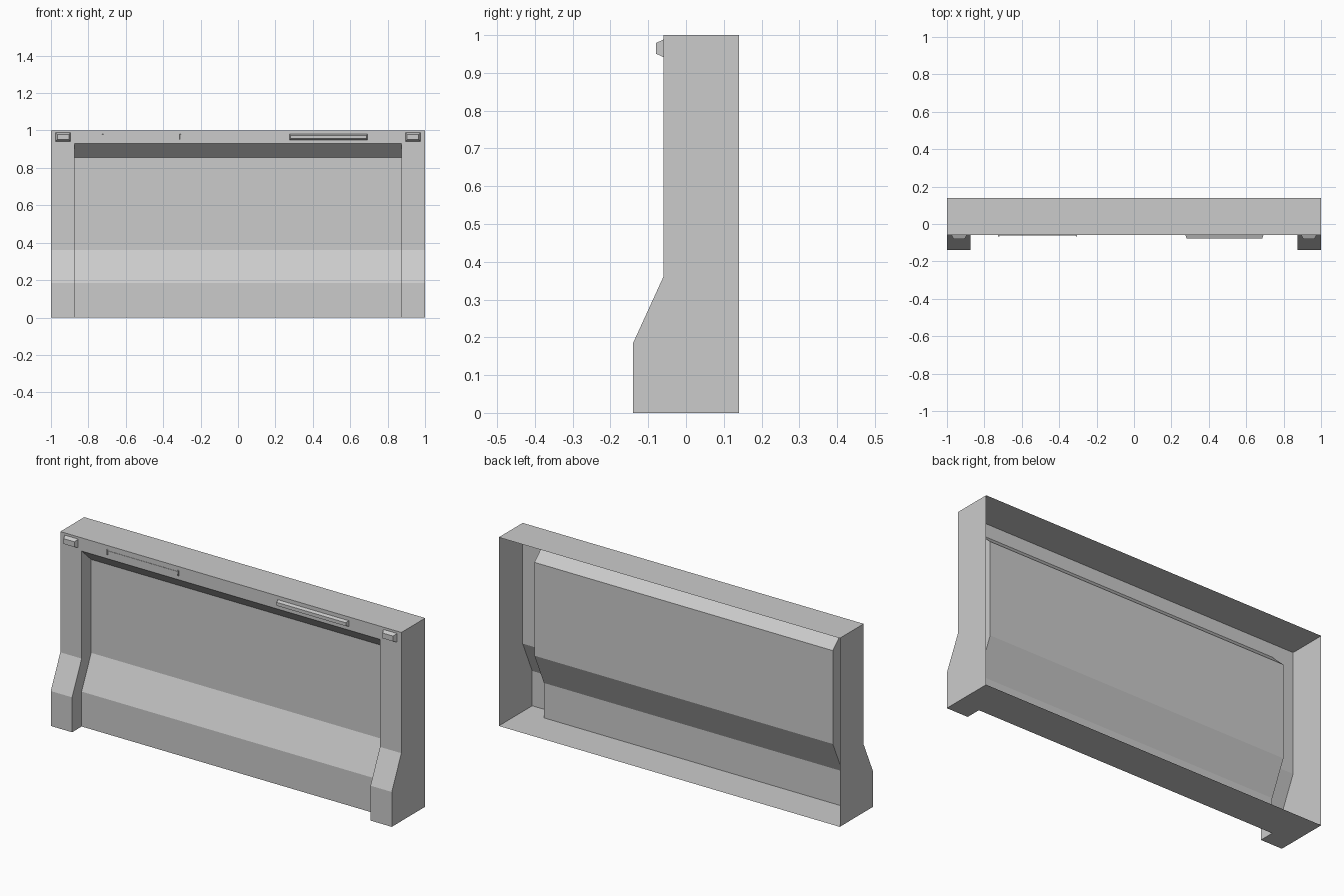
import bpy
import bmesh

cube = bpy.data.objects.get("Cube")
if cube:
    bpy.data.objects.remove(cube)

grey = bpy.data.materials.new("plain grey")
grey.use_nodes = True
COLOUR = (0.6, 0.6, 0.6, 1)
grey.diffuse_color = COLOUR
grey.node_tree.nodes["Principled BSDF"].inputs["Base Color"].default_value = COLOUR

W, INNER, BACK, FACE, DEPTH = 1.0, 0.875, 0.14, -0.06, 0.08
LIP = 0.93
# front profile of the posts as (y, z), top to bottom
POST = [(FACE, LIP), (FACE, 0.36), (-0.14, 0.185), (-0.14, 0)]
# recessed panel follows the posts, set back behind a sloping lip
PANEL = [(FACE + DEPTH, 0.855)] + [(y + DEPTH, z) for y, z in POST[1:]]


def make(name, polygons):
    """Build one object from a list of polygons."""
    bm = bmesh.new()
    for poly in polygons:
        bm.faces.new([bm.verts.new(p) for p in poly])
    bmesh.ops.remove_doubles(bm, verts=bm.verts, dist=0.0001)
    mesh = bpy.data.meshes.new(name)
    bm.to_mesh(mesh)
    bm.free()
    mesh.materials.append(grey)
    obj = bpy.data.objects.new(name, mesh)
    bpy.context.collection.objects.link(obj)
    return obj


def strip(profile, x0, x1):
    """Front-facing quads along a profile."""
    return [[(x0, *a), (x0, *b), (x1, *b), (x1, *a)]
            for a, b in zip(profile, profile[1:])]


def raised(name, x0, x1, z0, z1, depth, taper):
    """Shallow tapered block standing out from the upper face."""
    def ring(y, t):
        return [(x0 + t, y, z0 + t), (x1 - t, y, z0 + t),
                (x1 - t, y, z1 - t), (x0 + t, y, z1 - t)]
    base, tip = ring(FACE, 0), ring(FACE - depth, taper)
    sides = [[base[i], base[(i + 1) % 4], tip[(i + 1) % 4], tip[i]]
             for i in range(4)]
    return make(name, sides + [tip])


# open-backed shell: top, floor, header
make("top_slab", [[(-W, FACE, 1), (W, FACE, 1), (W, BACK, 1), (-W, BACK, 1)]])
floor_y = PANEL[-1][0]
make("floor", [[(-W, BACK, 0), (W, BACK, 0), (W, floor_y, 0), (-W, floor_y, 0)]])
make("header", strip([(FACE, 1), (FACE, LIP)], -W, W))

# recessed panel with its sloping top lip
make("recessed_panel", strip([POST[0]] + PANEL, -INNER, INNER))

# posts, with outer wall, reveal and foot
for side, sign in (("left", 1), ("right", -1)):
    front = strip(POST, INNER, W)
    outer = [[(W, y, z) for y, z in [(BACK, 1), (FACE, 1)] + POST[1:] + [(BACK, 0)]]]
    reveal = [[(INNER, *p) for p in (POST[0], PANEL[0], PANEL[1], POST[1])]]
    reveal += [[(INNER, *p) for p in (POST[i], PANEL[i], PANEL[i + 1], POST[i + 1])]
               for i in (1, 2)]
    foot = [[(INNER, floor_y, 0), (W, floor_y, 0), (W, -0.14, 0), (INNER, -0.14, 0)]]
    polys = [[(x * sign, y, z) for x, y, z in (p if sign > 0 else p[::-1])]
             for p in front + outer + reveal + foot]
    make(side + "_post", polys)

    # corner catch
    xs = sorted((0.895 * sign, 0.975 * sign))
    raised(side + "_corner_catch", *xs, 0.942, 0.988, 0.02, 0.009)

# raised bar on one side, flat strip with end tabs on the other
raised("raised_bar", 0.275, 0.692, 0.95, 0.98, 0.017, 0.006)
raised("flat_strip", -0.72, -0.312, 0.958, 0.973, 0.002, 0)
for name, x in (("outer_strip_tab", -0.727), ("inner_strip_tab", -0.312)):
    raised(name, x, x + 0.008, 0.952, 0.98, 0.006, 0.001)
